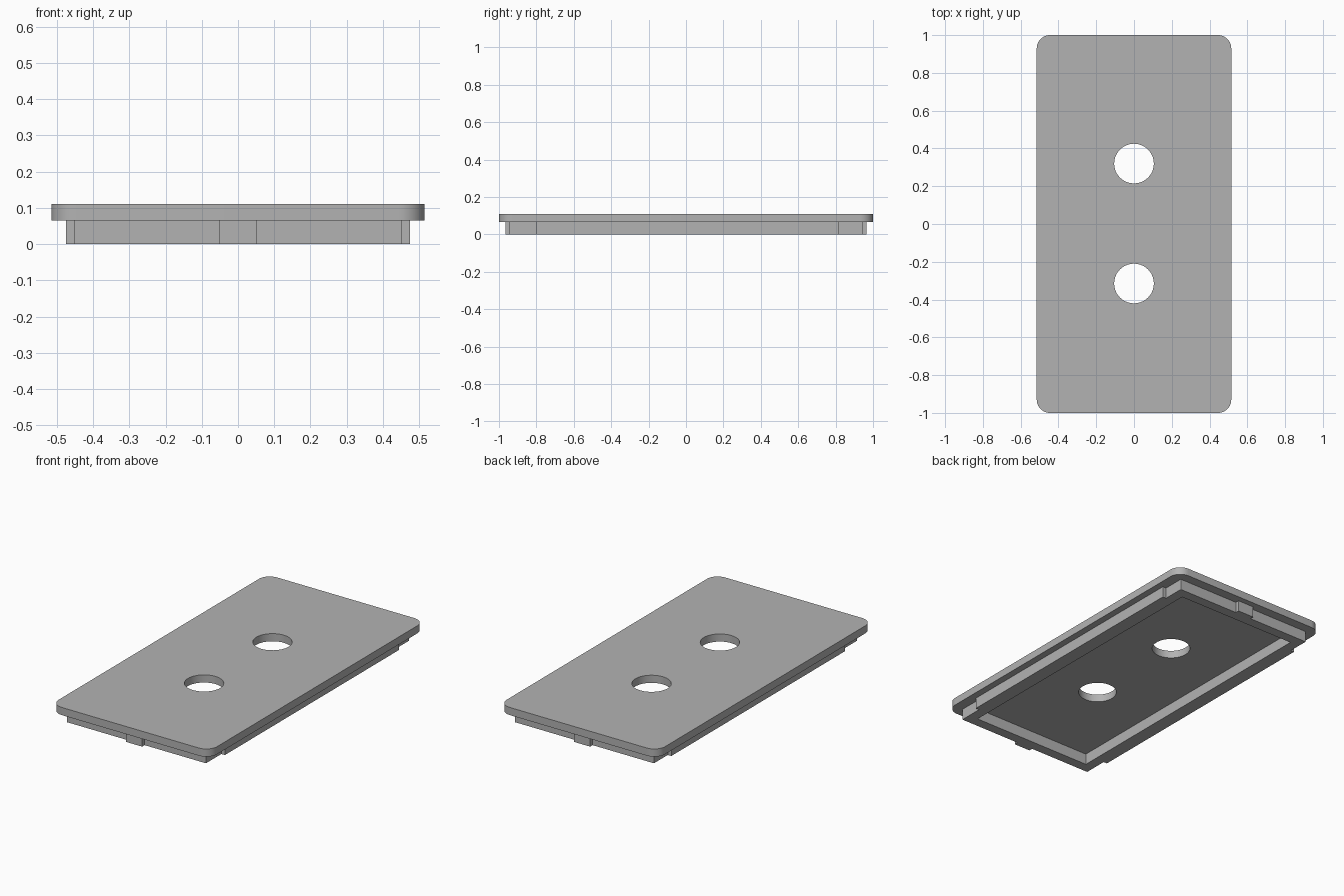
import bpy
import bmesh
from math import cos, sin, pi, radians

default = bpy.data.objects.get("Cube")
if default:
    bpy.data.objects.remove(default, do_unlink=True)

GREY = (0.45, 0.45, 0.45, 1.0)
grey = bpy.data.materials.new("plain_grey")
grey.use_nodes = True
grey.diffuse_color = GREY
grey.node_tree.nodes["Principled BSDF"].inputs["Base Color"].default_value = GREY

PLATE_X, PLATE_Y, CORNER = 0.515, 1.0, 0.07
PLATE_BOTTOM, PLATE_TOP = 0.065, 0.11
RIM_X, RIM_Y, RIM_WALL = 0.452, 0.943, 0.06
TAB_OUT = 0.023
HOLE_RADIUS = 0.105


def prism(name, outline, z0, z1):
    """Extrude a flat outline from z0 up to z1."""
    bm = bmesh.new()
    face = bm.faces.new([bm.verts.new((x, y, z0)) for x, y in outline])
    top = bmesh.ops.extrude_face_region(bm, geom=[face])["geom"]
    verts = [v for v in top if isinstance(v, bmesh.types.BMVert)]
    bmesh.ops.translate(bm, verts=verts, vec=(0, 0, z1 - z0))
    bmesh.ops.recalc_face_normals(bm, faces=bm.faces)
    mesh = bpy.data.meshes.new(name)
    bm.to_mesh(mesh)
    bm.free()
    mesh.materials.append(grey)
    obj = bpy.data.objects.new(name, mesh)
    bpy.context.collection.objects.link(obj)
    return obj


def arc(cx, cy, r, start, sweep, steps):
    return [(cx + r * cos(start + sweep * i / steps),
             cy + r * sin(start + sweep * i / steps)) for i in range(steps + 1)]


def box_outline(x0, x1, y0, y1):
    return [(x0, y0), (x1, y0), (x1, y1), (x0, y1)]


def combine(target, other, operation):
    """Apply a boolean and discard the second object."""
    mod = target.modifiers.new(operation.title(), "BOOLEAN")
    mod.operation = operation
    mod.solver = "EXACT"
    mod.object = other
    bpy.ops.object.select_all(action="DESELECT")
    bpy.context.view_layer.objects.active = target
    target.select_set(True)
    bpy.ops.object.modifier_apply(modifier=mod.name)
    bpy.data.objects.remove(other, do_unlink=True)


# Rounded cover plate
outline = []
for i, (sx, sy) in enumerate([(1, 1), (-1, 1), (-1, -1), (1, -1)]):
    outline += arc(sx * (PLATE_X - CORNER), sy * (PLATE_Y - CORNER),
                   CORNER, i * pi / 2, pi / 2, 10)
plate = prism("cover_plate", outline, PLATE_BOTTOM, PLATE_TOP)

# Rim under the plate, with a long tab on each side and a short one at each end
inside = PLATE_BOTTOM + 0.02
tx, ty = RIM_X + TAB_OUT, RIM_Y + TAB_OUT
rim_outline = [
    (-RIM_X, -RIM_Y), (-0.053, -RIM_Y), (-0.053, -ty), (0.053, -ty), (0.053, -RIM_Y),
    (RIM_X, -RIM_Y), (RIM_X, -0.8), (tx, -0.8), (tx, 0.815), (RIM_X, 0.815),
    (RIM_X, RIM_Y), (0.053, RIM_Y), (0.053, ty), (-0.053, ty), (-0.053, RIM_Y),
    (-RIM_X, RIM_Y), (-RIM_X, 0.815), (-tx, 0.815), (-tx, -0.8), (-RIM_X, -0.8),
]
rim = prism("rim", rim_outline, 0, inside)
ix, iy = RIM_X - RIM_WALL, RIM_Y - RIM_WALL
combine(rim, prism("rim_cutter", box_outline(-ix, ix, -iy, iy), -0.1, 0.2), "DIFFERENCE")
combine(plate, rim, "UNION")

# Two round through holes
for y in (-0.315, 0.32):
    circle = arc(0, y, HOLE_RADIUS, 0, 2 * pi, 48)[:-1]
    combine(plate, prism("hole_cutter", circle, -0.1, 0.3), "DIFFERENCE")

bpy.ops.object.select_all(action="DESELECT")
plate.select_set(True)
bpy.context.view_layer.objects.active = plate
bpy.ops.object.shade_smooth_by_angle(angle=radians(30))
